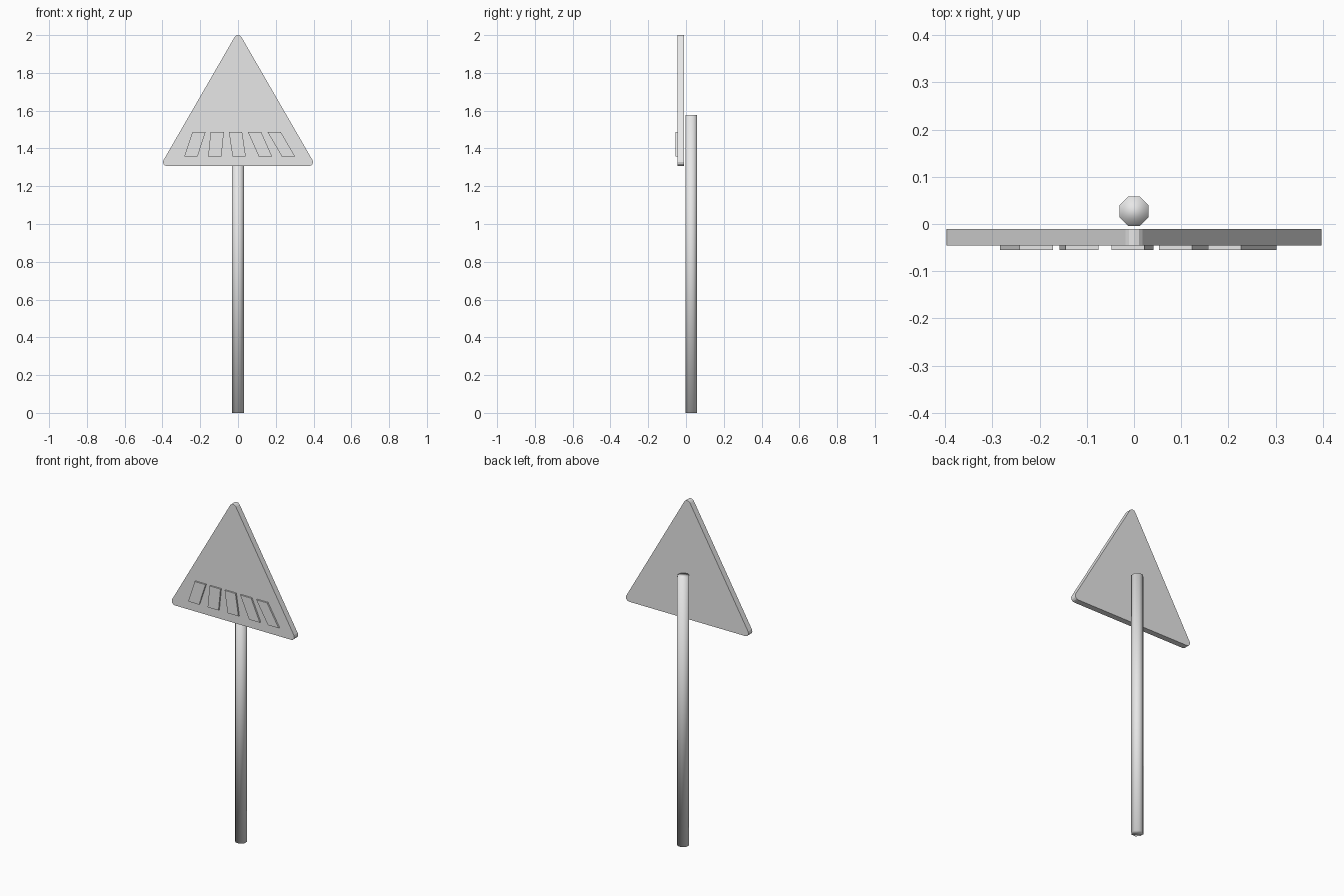
import bpy
import bmesh
from math import radians, sin, cos, sqrt

cube = bpy.data.objects.get("Cube")
if cube:
    bpy.data.objects.remove(cube, do_unlink=True)

grey = bpy.data.materials.new("plain grey")
grey.use_nodes = True
colour = (0.8, 0.8, 0.8, 1)
grey.diffuse_color = colour
grey.node_tree.nodes["Principled BSDF"].inputs["Base Color"].default_value = colour


def slab(name, outline, front, back):
    """Extrude an x-z outline from the front y to the back y."""
    bm = bmesh.new()
    face = bm.faces.new([bm.verts.new((x, front, z)) for x, z in outline])
    moved = bmesh.ops.extrude_face_region(bm, geom=[face])["geom"]
    verts = [v for v in moved if isinstance(v, bmesh.types.BMVert)]
    bmesh.ops.translate(bm, verts=verts, vec=(0, back - front, 0))
    bmesh.ops.recalc_face_normals(bm, faces=bm.faces)
    mesh = bpy.data.meshes.new(name)
    bm.to_mesh(mesh)
    bm.free()
    mesh.materials.append(grey)
    obj = bpy.data.objects.new(name, mesh)
    bpy.context.collection.objects.link(obj)
    return obj


# Post: eight sides, smooth all over
POST_HEIGHT = 1.576
bpy.ops.mesh.primitive_cylinder_add(
    vertices=8, radius=0.0335, depth=POST_HEIGHT,
    location=(0, 0.027, POST_HEIGHT / 2))
post = bpy.context.object
post.name = "post"
for v in post.data.vertices:
    x, y = v.co.x, v.co.y
    a = radians(22.5)
    v.co.x, v.co.y = x * cos(a) - y * sin(a), x * sin(a) + y * cos(a)
post.data.materials.append(grey)
bpy.ops.object.shade_smooth()

# Triangular panel with rounded corners
SIDE, RADIUS, STEPS = 0.752, 0.021, 4
top = 2.0 - RADIUS
low = top - SIDE * sqrt(3) / 2
outline = []
for cx, cz, middle in ((0, top, 90), (-SIDE / 2, low, 210), (SIDE / 2, low, 330)):
    for i in range(STEPS + 1):
        a = radians(middle - 60 + 120 * i / STEPS)
        outline.append((cx + RADIUS * cos(a), cz + RADIUS * sin(a)))
slab("sign_panel", outline, -0.046, -0.011)

# Raised slanted crossing stripes: left edge at the bottom and at the top
STRIPE_WIDTH = 0.07
stripes = [(-0.284, -0.242), (-0.158, -0.145), (-0.029, -0.048),
           (0.110, 0.053), (0.232, 0.157)]
for n, (bottom_x, top_x) in enumerate(stripes, 1):
    slab(f"crossing_stripe_{n}",
         [(bottom_x, 1.358), (bottom_x + STRIPE_WIDTH, 1.358),
          (top_x + STRIPE_WIDTH, 1.486), (top_x, 1.486)],
         -0.055, -0.046)
